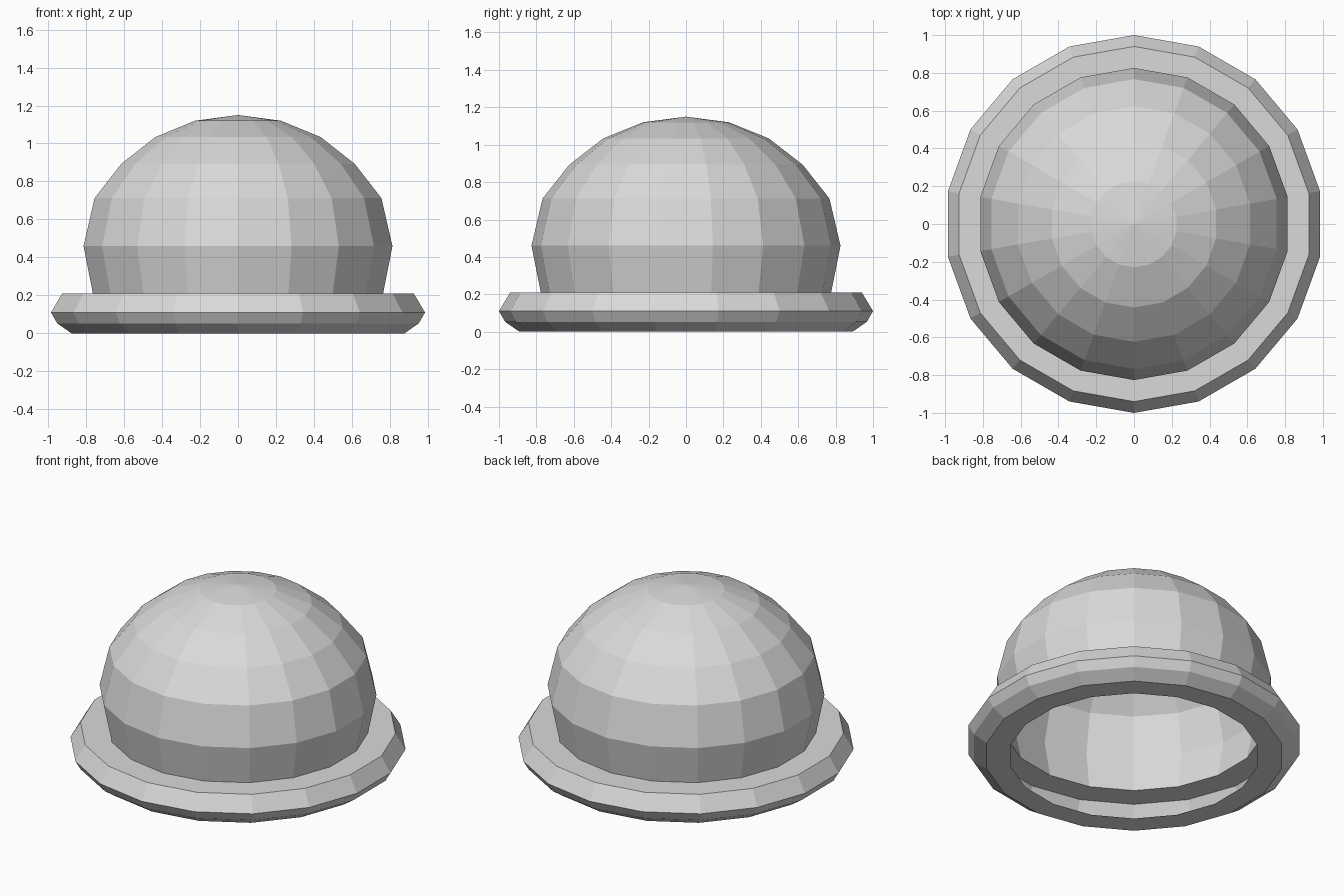
import bpy
import math

SIDES = 18

default_cube = bpy.data.objects.get("Cube")
if default_cube:
    bpy.data.objects.remove(default_cube, do_unlink=True)

# Single plain grey
grey = bpy.data.materials.new("light grey")
grey.use_nodes = True
color = (0.7, 0.7, 0.7, 1.0)
grey.diffuse_color = color
grey.node_tree.nodes["Principled BSDF"].inputs["Base Color"].default_value = color


def revolve(name, profile, apex=None):
    """Spin a (radius, height) profile into a faceted open shell."""
    verts = []
    for radius, z in profile:
        for s in range(SIDES):
            a = math.pi / 2 + math.tau * s / SIDES
            verts.append((radius * math.cos(a), radius * math.sin(a), z))
    faces = []
    for ring in range(len(profile) - 1):
        low, high = ring * SIDES, (ring + 1) * SIDES
        for s in range(SIDES):
            n = (s + 1) % SIDES
            faces.append((low + s, low + n, high + n, high + s))
    # Close the top with a fan
    if apex is not None:
        last = (len(profile) - 1) * SIDES
        verts.append((0, 0, apex))
        for s in range(SIDES):
            faces.append((last + s, last + (s + 1) % SIDES, len(verts) - 1))
    mesh = bpy.data.meshes.new(name)
    mesh.from_pydata(verts, [], faces)
    mesh.materials.append(grey)
    mesh.update()
    obj = bpy.data.objects.new(name, mesh)
    bpy.context.collection.objects.link(obj)
    return obj


# Hollow rolled brim, open towards the middle
revolve("brim", [(0.745, 0), (0.89, 0), (0.967, 0.053), (1.0, 0.11),
                 (0.94, 0.21), (0.776, 0.21)])

# Thin dome, open at the bottom
revolve("dome", [(0.776, 0.21), (0.826, 0.46), (0.767, 0.712), (0.624, 0.893),
                 (0.442, 1.034), (0.229, 1.12)], apex=1.15)
